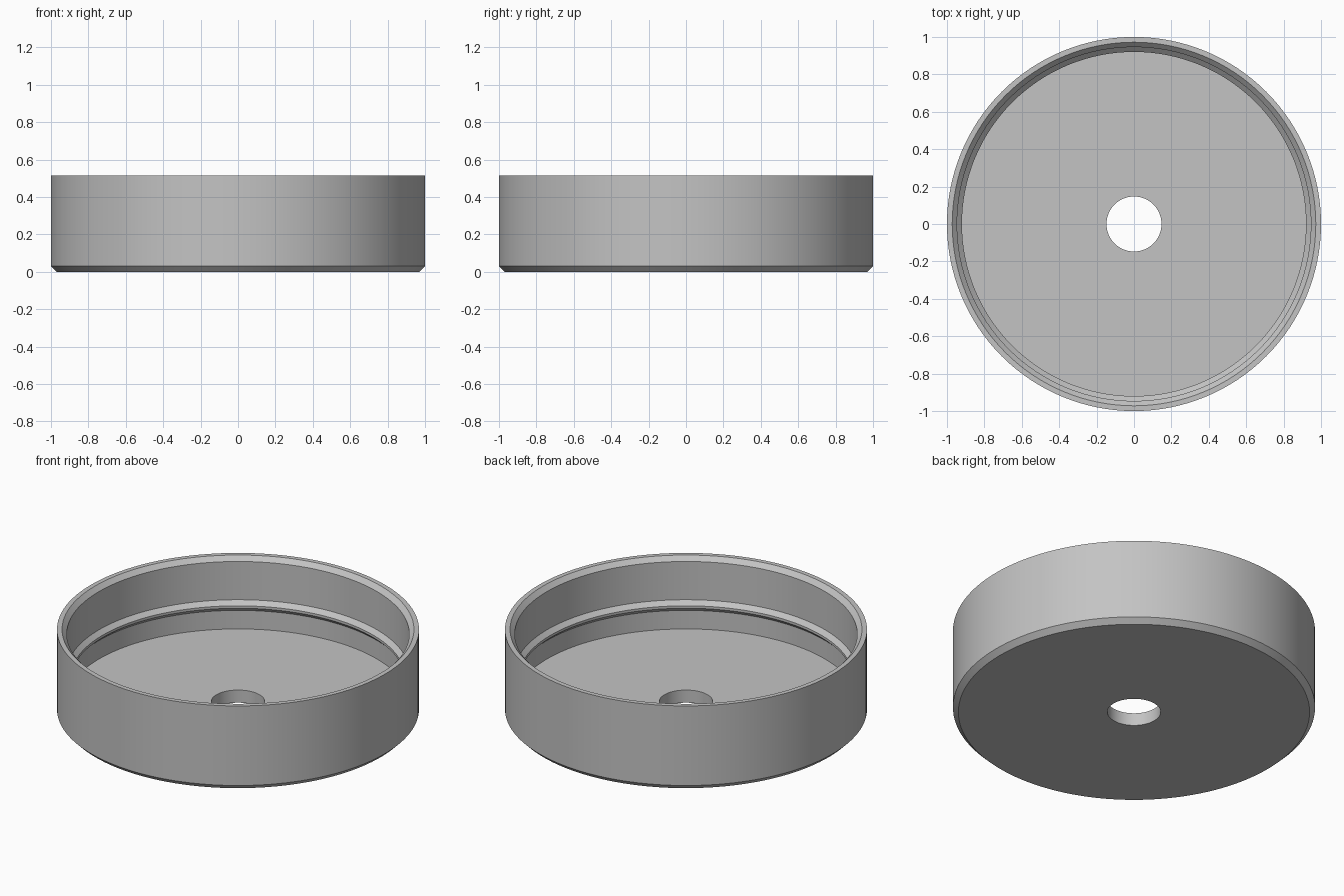
import bpy, bmesh, math

cube = bpy.data.objects.get("Cube")
if cube:
    bpy.data.objects.remove(cube, do_unlink=True)

# Single plain grey material
grey = bpy.data.materials.new("plain_grey")
grey.use_nodes = True
colour = (0.55, 0.55, 0.55, 1)
grey.diffuse_color = colour
grey.node_tree.nodes["Principled BSDF"].inputs["Base Color"].default_value = colour


def lathe(name, profile, sides, material):
    """Revolve a closed (radius, height) profile around the z axis."""
    bm = bmesh.new()
    rings = []
    for i in range(sides):
        a = math.tau * i / sides
        rings.append([bm.verts.new((r * math.cos(a), r * math.sin(a), z)) for r, z in profile])
    count = len(profile)
    for i in range(sides):
        here, after = rings[i], rings[(i + 1) % sides]
        for j in range(count):
            k = (j + 1) % count
            bm.faces.new((here[j], after[j], after[k], here[k]))
    bmesh.ops.recalc_face_normals(bm, faces=bm.faces)
    mesh = bpy.data.meshes.new(name)
    bm.to_mesh(mesh)
    bm.free()
    mesh.materials.append(material)
    obj = bpy.data.objects.new(name, mesh)
    bpy.context.collection.objects.link(obj)
    bpy.ops.object.select_all(action="DESELECT")
    obj.select_set(True)
    bpy.context.view_layer.objects.active = obj
    bpy.ops.object.shade_smooth_by_angle(angle=math.radians(30))
    return obj


# Round cap: pierced floor, chamfered edges and an inner snap ridge
cap_profile = [
    (0.147, 0), (0.97, 0), (1, 0.03),           # underside and bottom chamfer
    (1, 0.515), (0.972, 0.515), (0.946, 0.488),  # outer wall, rim, inner chamfer
    (0.946, 0.255), (0.92, 0.23),               # upper bore and top of ridge
    (0.92, 0.215), (0.946, 0.19),               # ridge face and its underside
    (0.946, 0.077), (0.147, 0.077),             # lower bore, floor and centre hole
]
lathe("round_cap", cap_profile, 128, grey)
